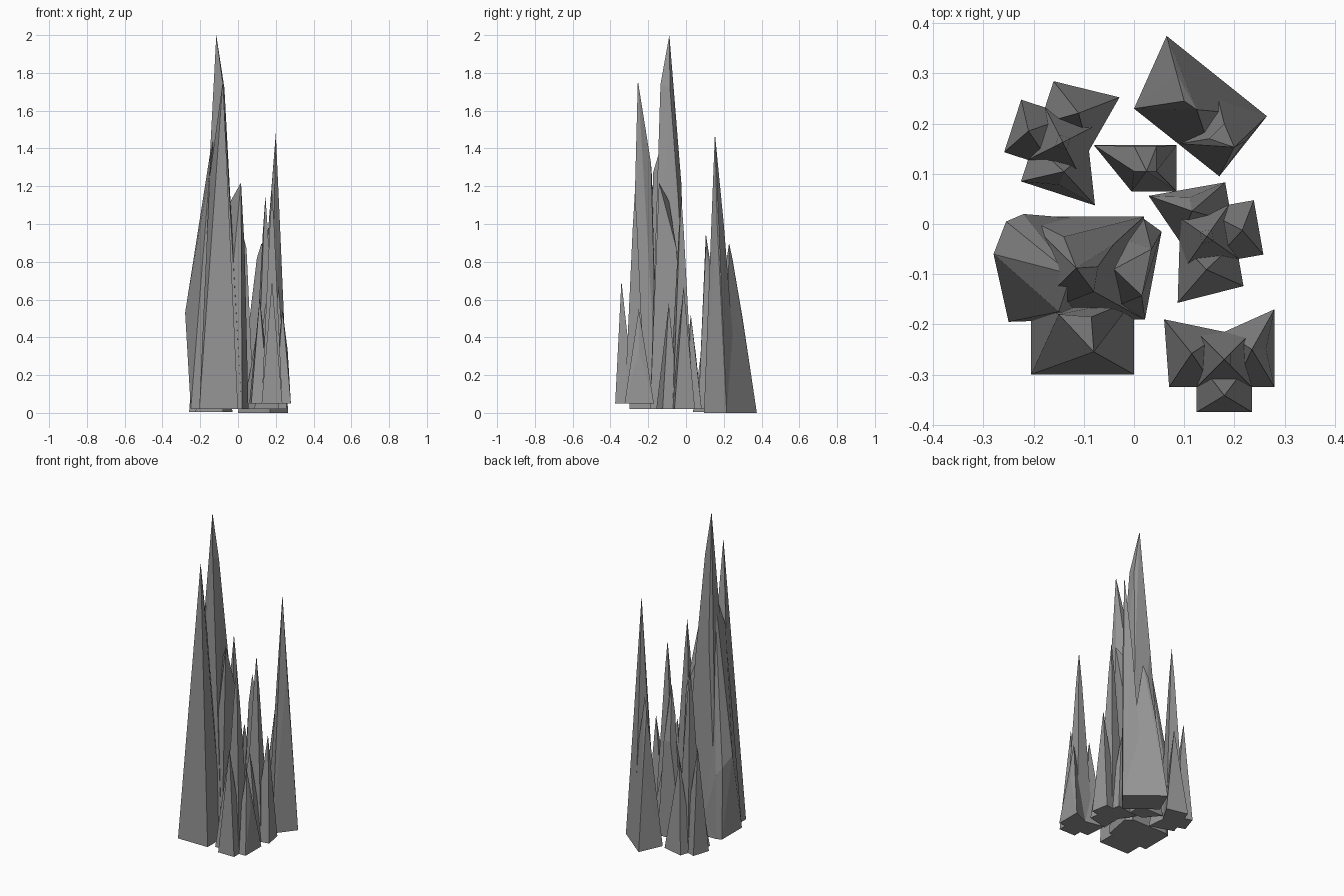
import bpy, bmesh, math
from mathutils import Matrix

cube = bpy.data.objects.get("Cube")
if cube:
    bpy.data.objects.remove(cube, do_unlink=True)

GREY = (0.3, 0.3, 0.3, 1)
stone = bpy.data.materials.new("grey_stone")
stone.use_nodes = True
stone.diffuse_color = GREY
bsdf = stone.node_tree.nodes["Principled BSDF"]
bsdf.inputs["Base Color"].default_value = GREY
bsdf.inputs["Roughness"].default_value = 0.9


def spire(bm, base, peaks):
    """Faceted shard: flat base outline wrapped up to its peaks and shoulders."""
    part = bmesh.new()
    for x, y in base:
        part.verts.new((x, y, 0))
    for p in peaks:
        part.verts.new(p)
    hull = bmesh.ops.convex_hull(part, input=part.verts)
    loose = {g for g in hull["geom_interior"] + hull["geom_unused"]
             if isinstance(g, bmesh.types.BMVert)}
    bmesh.ops.delete(part, geom=list(loose), context="VERTS")
    mesh = bpy.data.meshes.new("shard")
    part.to_mesh(mesh)
    part.free()
    bm.from_mesh(mesh)
    bpy.data.meshes.remove(mesh)


def rock(name, shards, place=(0, 0, 0), turn=0):
    """One rock made of overlapping shards, turned and set in place."""
    bm = bmesh.new()
    for base, peaks in shards:
        spire(bm, base, peaks)
    bm.transform(Matrix.Translation(place) @ Matrix.Rotation(math.radians(turn), 4, "Z"))
    bmesh.ops.recalc_face_normals(bm, faces=bm.faces)
    mesh = bpy.data.meshes.new(name)
    bm.to_mesh(mesh)
    bm.free()
    mesh.materials.append(stone)
    bpy.context.collection.objects.link(bpy.data.objects.new(name, mesh))


def box(x0, x1, y0, y1):
    return [(x0, y0), (x1, y0), (x1, y1), (x0, y1)]


# Small cluster: central needle, two flared side arms and a front arm
small = [
    (box(-.055, .055, -.055, .055),
     [(x, y, .93) for x, y in box(-.012, .012, -.012, .012)] + [(0, 0, 1.13)]),
    ([(-.12, .08), (-.11, -.055), (-.02, -.055), (0, .055)], [(-.065, .012, .56)]),
    ([(.1, .1), (.1, -.055), (.02, -.055), (0, .055)],
     [(.055, .02, .5), (.083, .02, .28)]),
    (box(-.055, .055, -.105, 0), [(0, -.072, .65)]),
]
rock("front_cluster", small, (.18, -.27, .05))
rock("side_cluster", small, (.145, -.025, .02), 100)
rock("back_cluster", small, (-.142, .163, .005), -108)

# Great rock: tall core, left shoulder, right ridge and front tower
rock("great_rock", [
    (box(-.22, .02, -.19, .015),
     [(-.115, -.088, 1.98), (-.08, -.135, 1.72), (-.072, -.085, 1.7),
      (-.04, -.04, 1.1), (-.14, -.025, 1.2)]),
    ([(-.25, 0), (-.25, -.195), (-.1, -.19), (-.1, .01), (-.22, .015)],
     [(-.15, -.175, 1.25), (-.28, -.06, .51), (-.255, .005, .45), (-.22, .02, .4),
      (-.125, -.1, 1.5)]),
    ([(.02, .01), (.055, -.015), (.022, -.19), (-.1, -.19), (-.1, 0)],
     [(.016, -.143, 1.2), (-.04, -.09, 1.1), (.035, -.05, .85)]),
    (box(-.205, 0, -.3, -.15),
     [(-.08, -.255, 1.74), (-.15, -.18, 1.23), (-.085, -.185, 1.3)]),
], (0, 0, .02))

# Broad back rock: needle rising from a wide slab
rock("broad_rock", [
    ([(.065, .375), (.265, .215), (.17, .095), (0, .23)],
     [(.125, .228, .9), (.1, .245, .82), (.085, .3, .5)]),
    ([(.265, .215), (.17, .095), (.09, .16), (.16, .28)],
     [(.2, .153, 1.48), (.222, .165, 1.0), (.18, .2, 1.0), (.15, .17, .85)]),
])

# Small centre rock
rock("centre_rock", [
    ([(-.08, .157), (-.005, .065), (.085, .065), (.085, .157)],
     [(.025, .105, .93), (0, .105, .75), (.045, .105, .85), (0, .155, .6), (.045, .155, .6)]),
], (0, 0, .02))

# Rest the lowest rock exactly on the ground
rocks = [o for o in bpy.context.collection.objects
         if o.type == "MESH" and stone.name in o.data.materials]
low = min(v.co.z for o in rocks for v in o.data.vertices)
for o in rocks:
    o.data.transform(Matrix.Translation((0, 0, -low)))
